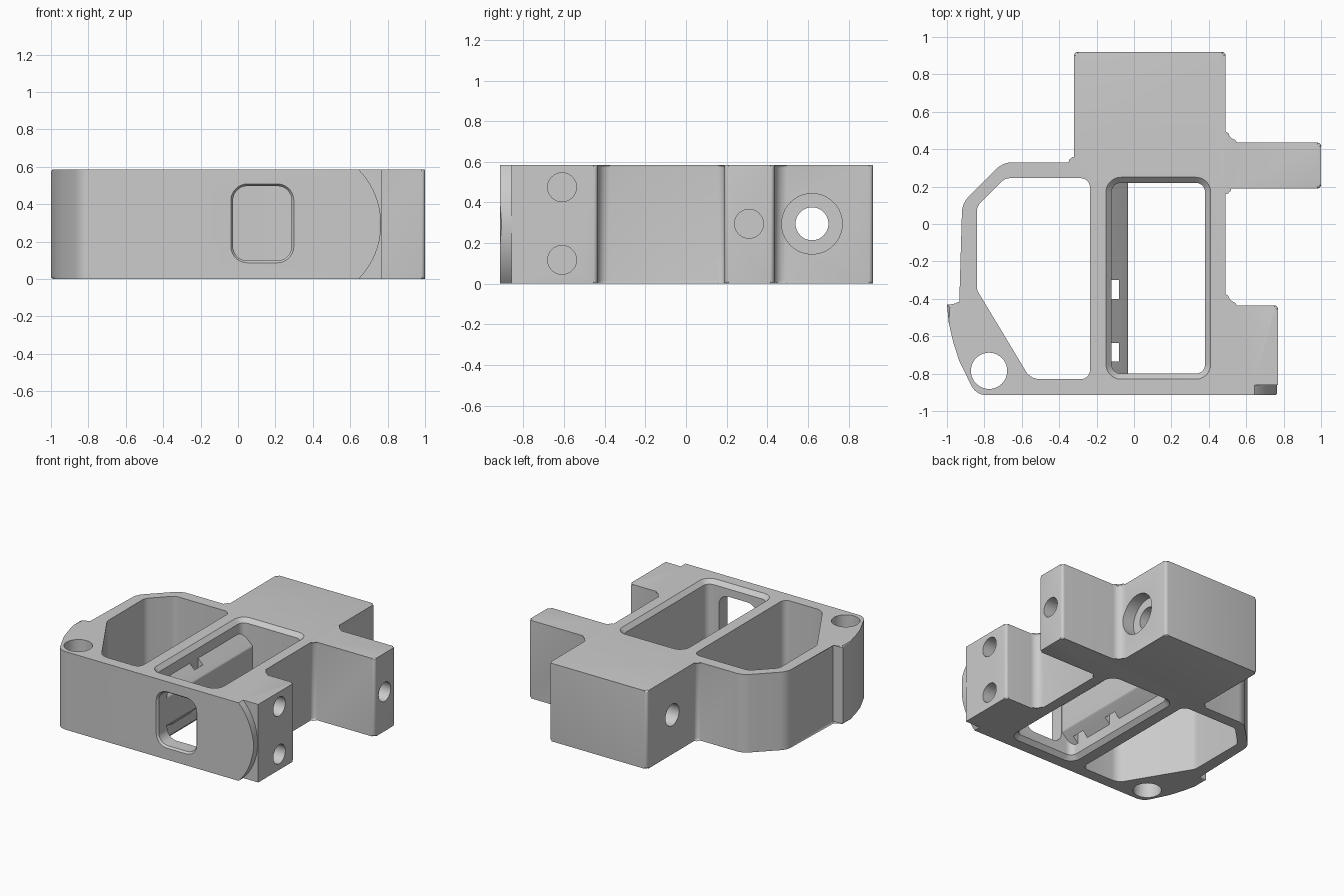
import bpy, bmesh, math
from mathutils import Vector, Matrix

if "Cube" in bpy.data.objects:
    bpy.data.objects.remove(bpy.data.objects["Cube"])

H = 0.585

grey = bpy.data.materials.new("plain grey")
grey.use_nodes = True
colour = (0.6, 0.6, 0.6, 1)
grey.diffuse_color = colour
grey.node_tree.nodes["Principled BSDF"].inputs["Base Color"].default_value = colour


def rounded(corners, steps=7):
    """Round each (x, y, radius) corner of a polygon with a true arc."""
    out = []
    for i, (x, y, r) in enumerate(corners):
        p = Vector((x, y))
        if r == 0:
            out.append(p)
            continue
        a = (Vector(corners[i - 1][:2]) - p).normalized()
        b = (Vector(corners[(i + 1) % len(corners)][:2]) - p).normalized()
        half = a.angle(b) / 2
        centre = p + (a + b).normalized() * r / math.sin(half)
        start = (p + a * r / math.tan(half) - centre).normalized()
        end = (p + b * r / math.tan(half) - centre).normalized()
        out += [centre + r * start.slerp(end, k / steps).normalized()
                for k in range(steps + 1)]
    return out


def rect(x0, y0, x1, y1, r, grow=0):
    x0, y0, x1, y1, r = x0 - grow, y0 - grow, x1 + grow, y1 + grow, r + grow
    return rounded([(x0, y0, r), (x1, y0, r), (x1, y1, r), (x0, y1, r)])


def loft(name, levels, rim=0, turn=None):
    """Solid through matching loops [(height, points)], with optional rim bevel."""
    bm = bmesh.new()
    rings = [[bm.verts.new((p[0], p[1], z)) for p in pts] for z, pts in levels]
    caps = [bm.faces.new(rings[0][::-1]), bm.faces.new(rings[-1])]
    for low, high in zip(rings, rings[1:]):
        for i in range(len(low)):
            bm.faces.new((low[i - 1], low[i], high[i], high[i - 1]))
    if rim:
        edges = [e for f in caps for e in f.edges]
        bmesh.ops.bevel(bm, geom=edges, offset=rim, segments=3, profile=0.5,
                        affect='EDGES')
    if turn:
        bm.transform(turn)
    bmesh.ops.recalc_face_normals(bm, faces=bm.faces)
    mesh = bpy.data.meshes.new(name)
    bm.to_mesh(mesh)
    bm.free()
    mesh.materials.append(grey)
    ob = bpy.data.objects.new(name, mesh)
    bpy.context.collection.objects.link(ob)
    return ob


def circle(cx, cy, r, n=40):
    return [(cx + r * math.cos(k * math.tau / n), cy + r * math.sin(k * math.tau / n))
            for k in range(n)]


def cut(target, cutter):
    cutter.hide_render = True
    mod = target.modifiers.new("cut", 'BOOLEAN')
    mod.operation, mod.solver, mod.object = 'DIFFERENCE', 'EXACT', cutter
    bpy.ops.object.select_all(action='DESELECT')
    bpy.context.view_layer.objects.active = target
    target.select_set(True)
    bpy.ops.object.modifier_apply(modifier=mod.name)
    bpy.data.objects.remove(cutter)


# Profile planes: (y, z) drawn along x, and (x, z) drawn along y
ALONG_X = Matrix(((0, 0, 1, 0), (1, 0, 0, 0), (0, 1, 0, 0), (0, 0, 0, 1)))
ALONG_Y = Matrix(((1, 0, 0, 0), (0, 0, 1, 0), (0, 1, 0, 0), (0, 0, 0, 1)))

# Main body
s, f = 0.02, 0.06
outline = rounded([
    (-0.845, -0.915, 0.09), (0.77, -0.915, s), (0.77, -0.435, s), (0.49, -0.435, f),
    (0.49, 0.19, f / 2), (1.0, 0.19, s), (1.0, 0.435, s), (0.49, 0.435, f),
    (0.49, 0.92, s), (-0.32, 0.92, s), (-0.32, 0.33, 0.03), (-0.70, 0.33, 0.12),
    (-0.92, 0.11, 0.12), (-0.92, -0.43, 0), (-1.0, -0.43, 0), (-0.99, -0.53, 0),
    (-0.967, -0.63, 0), (-0.935, -0.73, 0)])
body = loft("bracket_body", [(0, outline), (H, outline)], rim=0.014)

# Open side pocket with two slanted corners
pocket = rounded([
    (-0.235, -0.83, 0.05), (-0.235, 0.245, 0.05), (-0.69, 0.245, 0.07),
    (-0.84, 0.095, 0.07), (-0.84, -0.352, 0.07), (-0.553, -0.83, 0.09)])
cut(body, loft("side_pocket", [(-0.1, pocket), (H + 0.1, pocket)]))

# Middle pocket, chamfered at both mouths
mid = (-0.12, -0.80, 0.38, 0.22, 0.05)
c = 0.03
cut(body, loft("middle_pocket", [
    (-0.02, rect(*mid, grow=c + 0.02)), (c, rect(*mid)),
    (H - c, rect(*mid)), (H + 0.02, rect(*mid, grow=c + 0.02))]))

# Front window with a softened outer edge
win = (-0.035, 0.09, 0.295, 0.505, 0.085)
cut(body, loft("front_window", [
    (-0.93, rect(*win, grow=0.015)), (-0.90, rect(*win, grow=-0.008)),
    (-0.70, rect(*win, grow=-0.008))], turn=ALONG_Y))

# Upright hole in the curved corner
cut(body, loft("upright_hole", [(-0.1, circle(-0.775, -0.785, 0.097)),
                                (H + 0.1, circle(-0.775, -0.785, 0.097))]))

# Side holes: (y, z, radius, from x, to x)
for y, z, r, x0, x1 in [(-0.61, 0.475, 0.071, 0.5, 0.9), (-0.61, 0.117, 0.071, 0.5, 0.9),
                        (0.31, 0.295, 0.071, 0.65, 1.1), (0.62, 0.295, 0.081, -0.5, 0.6),
                        (0.62, 0.295, 0.149, 0.40, 0.6)]:
    cut(body, loft("side_hole", [(x0, circle(y, z, r)), (x1, circle(y, z, r))],
                   turn=ALONG_X))

# Recess beside the arched end of the front plate
R, reach = 0.418, 0.9
arc = [(0.347 + R * math.cos(a), H / 2 + R * math.sin(a))
       for a in [reach * (k / 12 - 1) for k in range(25)]]
step = arc + [(0.9, arc[-1][1]), (0.9, arc[0][1])]
cut(body, loft("front_recess", [(-1.0, step), (-0.86, step)], turn=ALONG_Y))

# Sloped rib on the pocket wall, with two slots against the wall
rib_section = rounded([(-0.125, 0.10, 0), (-0.032, 0.19, 0.02),
                       (-0.032, 0.395, 0.02), (-0.125, 0.485, 0)], 4)
rib = loft("pocket_rib", [(-0.81, rib_section), (0.23, rib_section)], turn=ALONG_Y)
for y0 in (-0.735, -0.40):
    slot = [(-0.14, y0), (-0.08, y0), (-0.08, y0 + 0.1), (-0.14, y0 + 0.1)]
    cut(rib, loft("rib_slot", [(0, slot), (H, slot)]))

for ob in (body, rib):
    bpy.ops.object.select_all(action='DESELECT')
    bpy.context.view_layer.objects.active = ob
    ob.select_set(True)
    bpy.ops.object.shade_smooth_by_angle(angle=math.radians(30))
